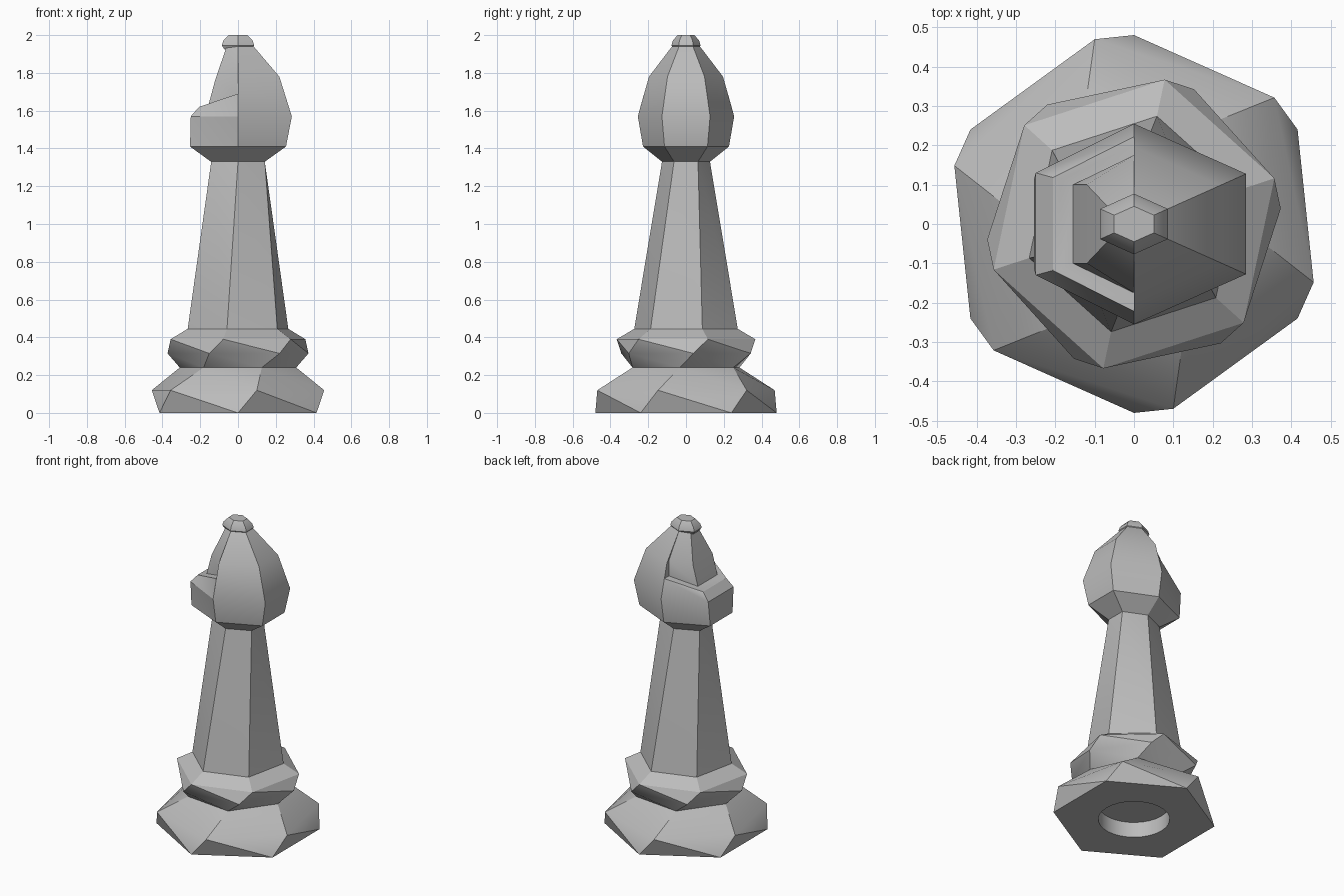
import bpy, bmesh, math

if "Cube" in bpy.data.objects:
    bpy.data.objects.remove(bpy.data.objects["Cube"], do_unlink=True)

grey = bpy.data.materials.new("stone_grey")
grey.use_nodes = True
grey.diffuse_color = (0.5, 0.5, 0.5, 1)
grey.node_tree.nodes["Principled BSDF"].inputs["Base Color"].default_value = (0.5, 0.5, 0.5, 1)

STRETCH = 1.29  # the head is wider in x than in y


def hexagon(radius, z, turn, stretch=1.0):
    return [(radius * stretch * math.cos(math.radians(turn + 60 * k)),
             radius * math.sin(math.radians(turn + 60 * k)), z) for k in range(6)]


def half_ring(side, x, y_side, z_side, y_mid, z_mid):
    """Four points of half a hexagon, on the +x (1) or -x (-1) side."""
    pts = [(0, -y_mid, z_mid), (x, -y_side, z_side), (x, y_side, z_side), (0, y_mid, z_mid)]
    return pts if side > 0 else [(-p[0], -p[1], p[2]) for p in pts]


def loft(name, rings, bottom=False, top=False, hole=None):
    """Join rings of points with triangles along the short diagonal."""
    bm = bmesh.new()
    rows = [[bm.verts.new(p) for p in ring] for ring in rings]
    n = len(rows[0])
    for low, high in zip(rows, rows[1:]):
        for k in range(n):
            j = (k + 1) % n
            bm.faces.new((low[k], low[j], high[k]))
            bm.faces.new((low[j], high[j], high[k]))
    if bottom:
        bm.faces.new(rows[0][::-1])
    if top:
        bm.faces.new(rows[-1])
    if hole:
        # round recess in the underside
        radius, depth = hole
        circles = []
        for z in (0, depth):
            circles.append([bm.verts.new((radius * math.cos(k * math.tau / 30),
                                          radius * math.sin(k * math.tau / 30), z))
                            for k in range(30)])
        rim, roof = circles
        for k in range(30):
            j = (k + 1) % 30
            bm.faces.new((rim[k], roof[k], roof[j], rim[j]))
        bm.faces.new(roof)
        hex_edges = [bm.edges.get((rows[0][k], rows[0][k - 1])) for k in range(n)]
        rim_edges = [bm.edges.get((rim[k], rim[k - 1])) for k in range(30)]
        bmesh.ops.bridge_loops(bm, edges=hex_edges + rim_edges)
    bmesh.ops.recalc_face_normals(bm, faces=bm.faces)
    mesh = bpy.data.meshes.new(name)
    bm.to_mesh(mesh)
    bm.free()
    mesh.materials.append(grey)
    obj = bpy.data.objects.new(name, mesh)
    bpy.context.collection.objects.link(obj)
    bpy.ops.object.select_all(action="DESELECT")
    obj.select_set(True)
    bpy.context.view_layer.objects.active = obj
    bpy.ops.object.shade_smooth_by_angle(angle=math.radians(30))
    return obj


# Foot, collar and shaft: each ring is twisted a little further
waist = hexagon(0.31, 0.24, 54)
shoulder = hexagon(0.28, 0.445, 78)
loft("foot", [hexagon(0.48, 0, 30), hexagon(0.48, 0.12, 42), waist], hole=(0.21, 0.1))
loft("collar", [waist, hexagon(0.375, 0.315, 66), hexagon(0.375, 0.39, 78), shoulder])
loft("shaft", [shoulder, hexagon(0.127, 1.33, 90, STRETCH)])

# Back half of the head: plain rounded bulb
bulb = [(0.127, 1.33), (0.2275, 1.41), (0.255, 1.57), (0.196, 1.78), (0.074, 1.94)]
loft("head_back", [half_ring(1, y * STRETCH * math.cos(math.pi / 6), y / 2, z, y, z)
                   for y, z in bulb], bottom=True, top=True)

# Notched half of the head: lower lip, ledge and inner cone
notched = [
    (0.143, 0.064, 1.33, 0.127, 1.33),
    (0.254, 0.114, 1.41, 0.2275, 1.41),
    (0.25, 0.13, 1.57, 0.255, 1.57),
    (0.206, 0.118, 1.62, 0.222, 1.69),
    (0.185, 0.115, 1.625, 0.2, 1.69),
    (0.155, 0.1, 1.635, 0.175, 1.69),
    (0.12, 0.1, 1.765, 0.175, 1.79),
    (0.06, 0.037, 1.94, 0.074, 1.94),
]
loft("head_notch", [half_ring(-1, *row) for row in notched], bottom=True, top=True)

# Finial
loft("finial", [hexagon(r, z, 90, STRETCH) for r, z in
                ((0.065, 1.925), (0.077, 1.945), (0.07, 1.97), (0.045, 2.0))],
     bottom=True, top=True)
